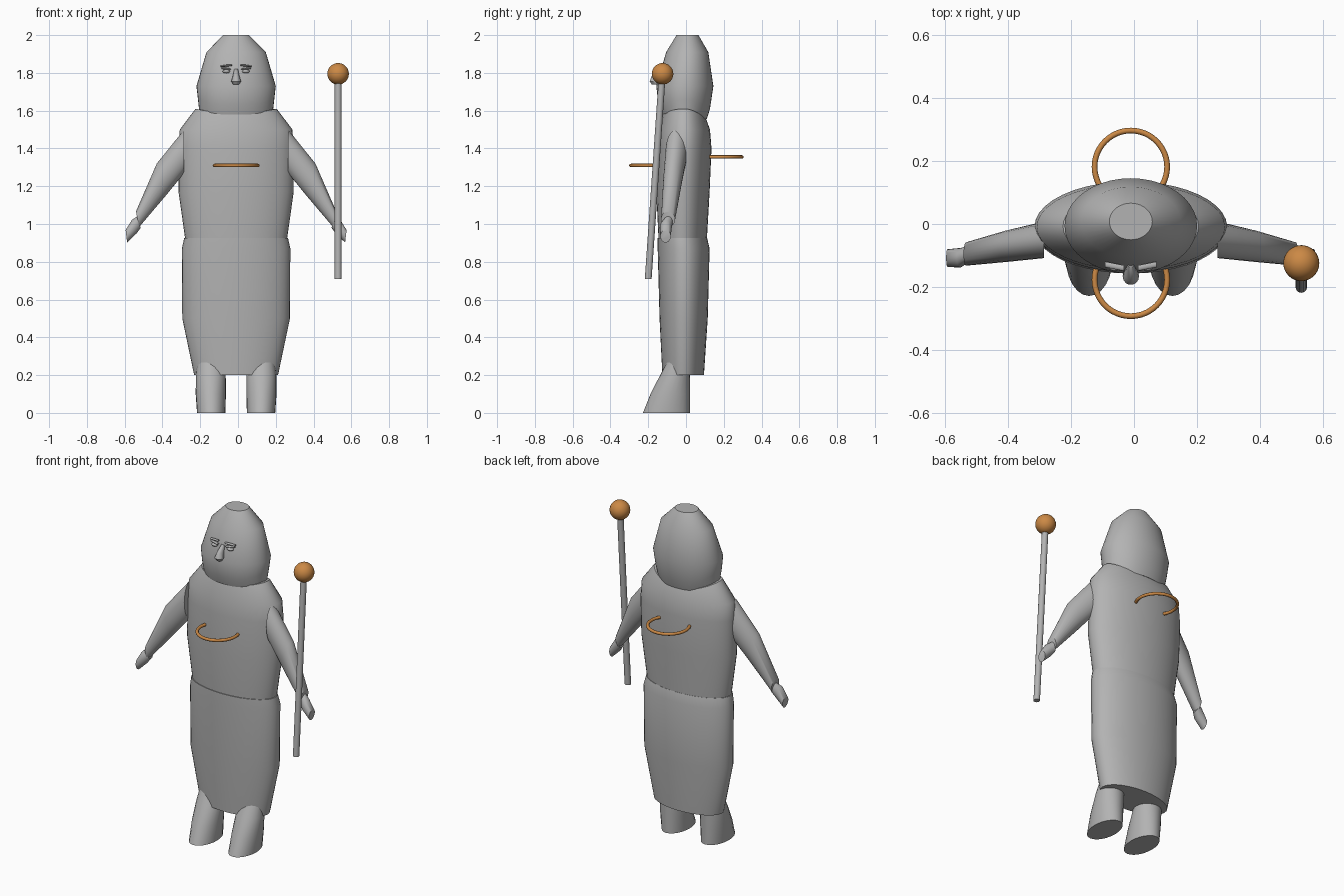
import bpy, bmesh, math
from mathutils import Vector

if "Cube" in bpy.data.objects:
    bpy.data.objects.remove(bpy.data.objects["Cube"], do_unlink=True)

MID = -0.01  # the figure's own centre line


def material(name, colour):
    m = bpy.data.materials.new(name)
    m.use_nodes = True
    m.diffuse_color = colour
    m.node_tree.nodes["Principled BSDF"].inputs["Base Color"].default_value = colour
    return m


grey = material("stone grey", (0.45, 0.45, 0.45, 1))
bronze = material("bronze orange", (0.60, 0.25, 0.06, 1))


def finish(obj, name, mat, angle=45):
    obj.name = name
    obj.data.materials.append(mat)
    bpy.ops.object.select_all(action='DESELECT')
    obj.select_set(True)
    bpy.context.view_layer.objects.active = obj
    bpy.ops.object.shade_smooth_by_angle(angle=math.radians(angle))
    return obj


def loft(name, rings, mat=grey, sides=32, angle=45):
    """Skin elliptical rings given as (centre, half axis u, half axis v)."""
    bm = bmesh.new()
    loops = []
    for c, u, v in rings:
        c, u, v = Vector(c), Vector(u), Vector(v)
        turns = [2 * math.pi * i / sides for i in range(sides)]
        loops.append([bm.verts.new(c + u * math.cos(t) + v * math.sin(t)) for t in turns])
    for a, b in zip(loops, loops[1:]):
        for i in range(sides):
            j = (i + 1) % sides
            bm.faces.new((a[i], a[j], b[j], b[i]))
    bm.faces.new(loops[0])
    bm.faces.new(loops[-1])
    bmesh.ops.recalc_face_normals(bm, faces=bm.faces)
    mesh = bpy.data.meshes.new(name)
    bm.to_mesh(mesh)
    bm.free()
    obj = bpy.data.objects.new(name, mesh)
    bpy.context.collection.objects.link(obj)
    return finish(obj, name, mat, angle)


def upright(name, rows, sides=40):
    """Rows of (height, half width, front y, back y)."""
    return loft(name, [((MID, (f + b) / 2, z), (w, 0, 0), (0, (b - f) / 2, 0))
                       for z, w, f, b in rows], sides=sides)


def dip(obj, low, high):
    """Lower the front and back of the neckline between two heights."""
    for v in obj.data.vertices:
        if v.co.z > low and v.co.z < high:
            y = v.co.y + 0.01
            v.co.z -= (0.025 if y < 0 else 0.05) * min(1, abs(y) / 0.11) ** 2


# Robe, upper body and head
upright("skirt", [(0.2, 0.222, -0.125, 0.095), (0.5, 0.285, -0.14, 0.115),
                  (0.87, 0.287, -0.15, 0.125), (0.925, 0.275, -0.15, 0.112)])
torso = upright("torso", [(0.91, 0.268, -0.145, 0.11), (1.17, 0.305, -0.157, 0.125),
                          (1.4, 0.305, -0.152, 0.135), (1.5, 0.298, -0.145, 0.127),
                          (1.61, 0.215, -0.12, 0.105)])
dip(torso, 1.55, 1.7)
head = upright("head", [(1.605, 0.196, -0.13, 0.11), (1.66, 0.202, -0.147, 0.127),
                        (1.73, 0.21, -0.157, 0.145), (1.91, 0.157, -0.105, 0.118),
                        (2.0, 0.068, -0.05, 0.066)])
dip(head, 1.55, 1.7)

# Arms, hands and feet, mirrored about the centre line
for side, s in (("left", 1), ("right", -1)):
    def ring(x, y, z, ux, uz, vy):
        return ((MID + s * x, y, z), (s * ux, 0, uz), (0, vy, 0))

    loft(side + "_arm", [ring(0.275, -0.05, 1.385, 0, 0.115, 0.058),
                         ring(0.392, -0.07, 1.24, 0.028, 0.08, 0.05),
                         ring(0.522, -0.095, 1.025, 0.008, 0.042, 0.037)], sides=24)
    loft(side + "_hand", [ring(0.515, -0.095, 1.01, 0.01, 0.03, 0.025),
                          ring(0.54, -0.107, 0.985, 0.012, 0.036, 0.031),
                          ring(0.581, -0.108, 0.935, 0.004, 0.033, 0.028)], sides=20)
    loft(side + "_foot", [((MID + s * x, (f + 0.02) / 2, z), (w, 0, 0), (0, (0.02 - f) / 2, 0))
                          for x, z, w, f in ((0.132, 0, 0.075, -0.228),
                                             (0.134, 0.1, 0.08, -0.188),
                                             (0.134, 0.2, 0.079, -0.137),
                                             (0.134, 0.29, 0.07, -0.09))], sides=24)

    # Eye with upper and lower lids, and an eyebrow
    bpy.ops.mesh.primitive_uv_sphere_add(segments=16, ring_count=8,
                                         location=(MID + s * 0.052, -0.133, 1.808))
    eye = bpy.context.object
    eye.scale = (0.02, 0.016, 0.01)
    finish(eye, side + "_eye", grey)
    for part, z, half, tilt in (("lid", 1.822, 0.026, 0.002), ("brow", 1.838, 0.03, -0.003)):
        loft(side + "_" + part,
             [((MID + s * (0.052 + k * half), -0.14 + 0.006 * (k + 1), z + k * tilt),
               (0, 0.009, 0), (0, 0, 0.0055 - 0.002 * abs(k))) for k in (-1, 0, 1)], sides=10)

# Nose
loft("nose", [((MID, -0.125, 1.82), (0.01, 0, 0), (0, 0.014, 0)),
              ((MID, -0.152, 1.785), (0.017, 0, 0), (0, 0.03, 0)),
              ((MID, -0.165, 1.755), (0.026, 0, 0), (0, 0.028, 0)),
              ((MID, -0.163, 1.738), (0.015, 0, 0), (0, 0.018, 0))], sides=14)

# Staff with its round knob
loft("staff", [((0.53, y, z), (0.018, 0, 0), (0, 0.018, 0))
               for y, z in ((-0.2, 0.71), (-0.127, 1.77))], sides=16)
bpy.ops.mesh.primitive_uv_sphere_add(segments=32, ring_count=16, radius=0.057,
                                     location=(0.53, -0.124, 1.795))
finish(bpy.context.object, "staff_knob", bronze)

# Chest and back hoops
for name, y, z in (("front_hoop", -0.177, 1.31), ("back_hoop", 0.181, 1.355)):
    bpy.ops.mesh.primitive_torus_add(major_segments=48, minor_segments=12, major_radius=0.115,
                                     minor_radius=0.009, location=(MID, y, z))
    finish(bpy.context.object, name, bronze)
